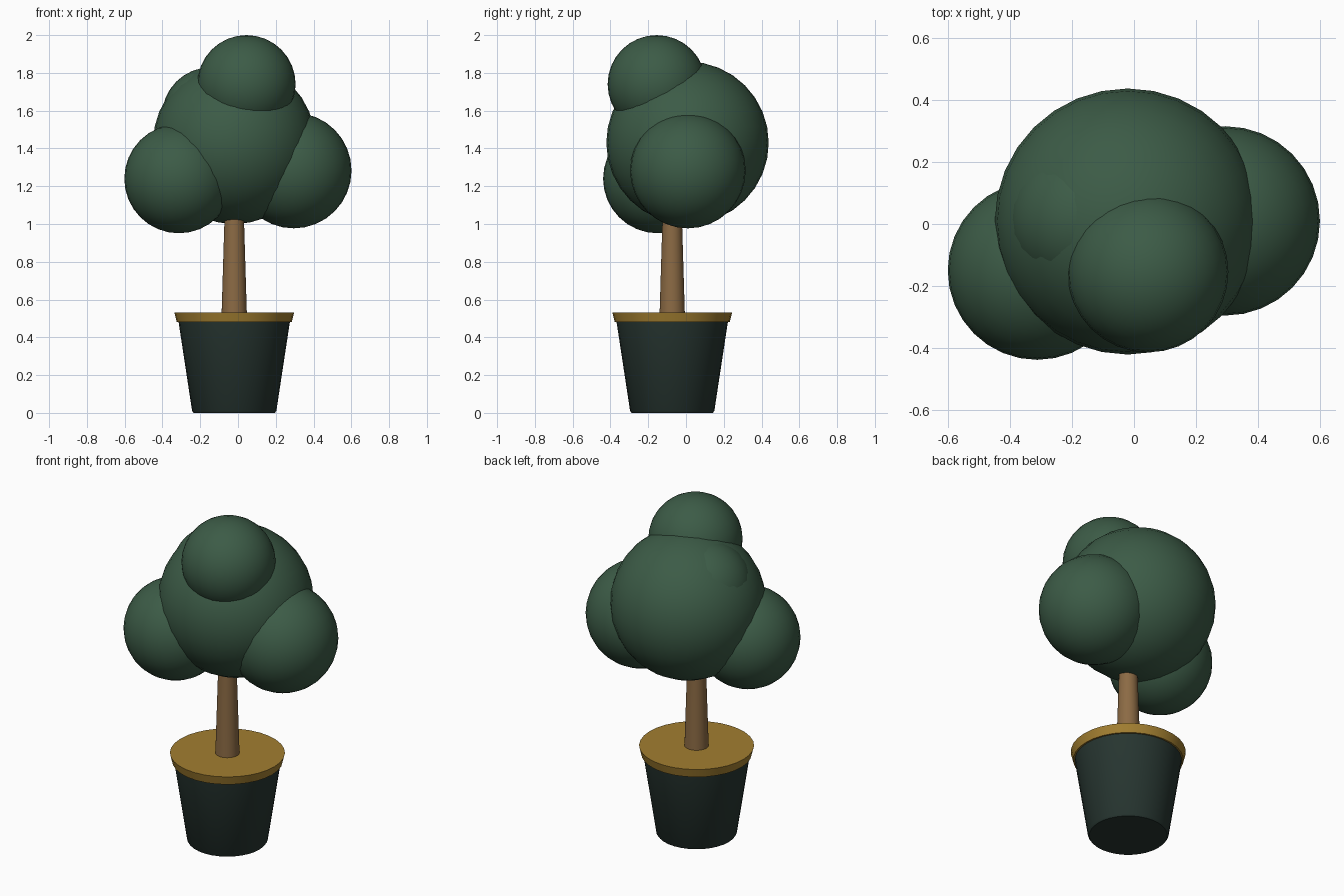
import bpy, bmesh, math

if "Cube" in bpy.data.objects:
    bpy.data.objects.remove(bpy.data.objects["Cube"])

def material(name, rgb):
    m = bpy.data.materials.new(name)
    m.diffuse_color = (*rgb, 1)
    m.use_nodes = True
    m.node_tree.nodes["Principled BSDF"].inputs["Base Color"].default_value = m.diffuse_color
    return m

LEAF = material("leaf_green", (0.045, 0.105, 0.062))
POT = material("pot_dark", (0.020, 0.036, 0.030))
GOLD = material("rim_gold", (0.36, 0.21, 0.030))
WOOD = material("wood", (0.26, 0.145, 0.058))
CX, CY = -0.02, -0.073   # axis of pot and trunk

def lathe(name, profile, mat, sides=32):
    """Stack of rings (radius, z), capped at both ends."""
    bm = bmesh.new()
    rings = [[bm.verts.new((r * math.cos(2 * math.pi * i / sides),
                            r * math.sin(2 * math.pi * i / sides), z))
              for i in range(sides)] for r, z in profile]
    for a, b in zip(rings, rings[1:]):
        for i in range(sides):
            j = (i + 1) % sides
            bm.faces.new((a[i], a[j], b[j], b[i]))
    bm.faces.new(rings[0][::-1])
    bm.faces.new(rings[-1])
    finish(name, bm, (CX, CY, 0), mat)

def ball(name, centre, radius, mat):
    bm = bmesh.new()
    bmesh.ops.create_uvsphere(bm, u_segments=32, v_segments=16, radius=radius)
    finish(name, bm, centre, mat)

def finish(name, bm, loc, mat):
    me = bpy.data.meshes.new(name)
    bm.to_mesh(me)
    bm.free()
    me.materials.append(mat)
    ob = bpy.data.objects.new(name, me)
    bpy.context.collection.objects.link(ob)
    ob.location = loc
    bpy.ops.object.select_all(action='DESELECT')
    bpy.context.view_layer.objects.active = ob
    ob.select_set(True)
    bpy.ops.object.shade_smooth_by_angle(angle=math.radians(30))

# Pot, with a slightly eased foot
lathe("pot", [(0.215, 0), (0.223, 0.01), (0.296, 0.49)], POT)
# Gold rim with closed top
lathe("pot_rim", [(0.304, 0.48), (0.317, 0.532)], GOLD)
# Tapered trunk, ending inside the crown
lathe("trunk", [(0.067, 0.52), (0.050, 1.08)], WOOD)

# Crown made of overlapping balls
ball("crown_main", (-0.02, 0.008, 1.43), 0.43, LEAF)
ball("crown_top", (0.045, -0.155, 1.74), 0.26, LEAF)
ball("crown_left", (-0.313, -0.15, 1.24), 0.289, LEAF)
ball("crown_right", (0.295, 0.01, 1.283), 0.306, LEAF)
ball("crown_upper_left", (-0.143, 0.015, 1.57), 0.26, LEAF)
